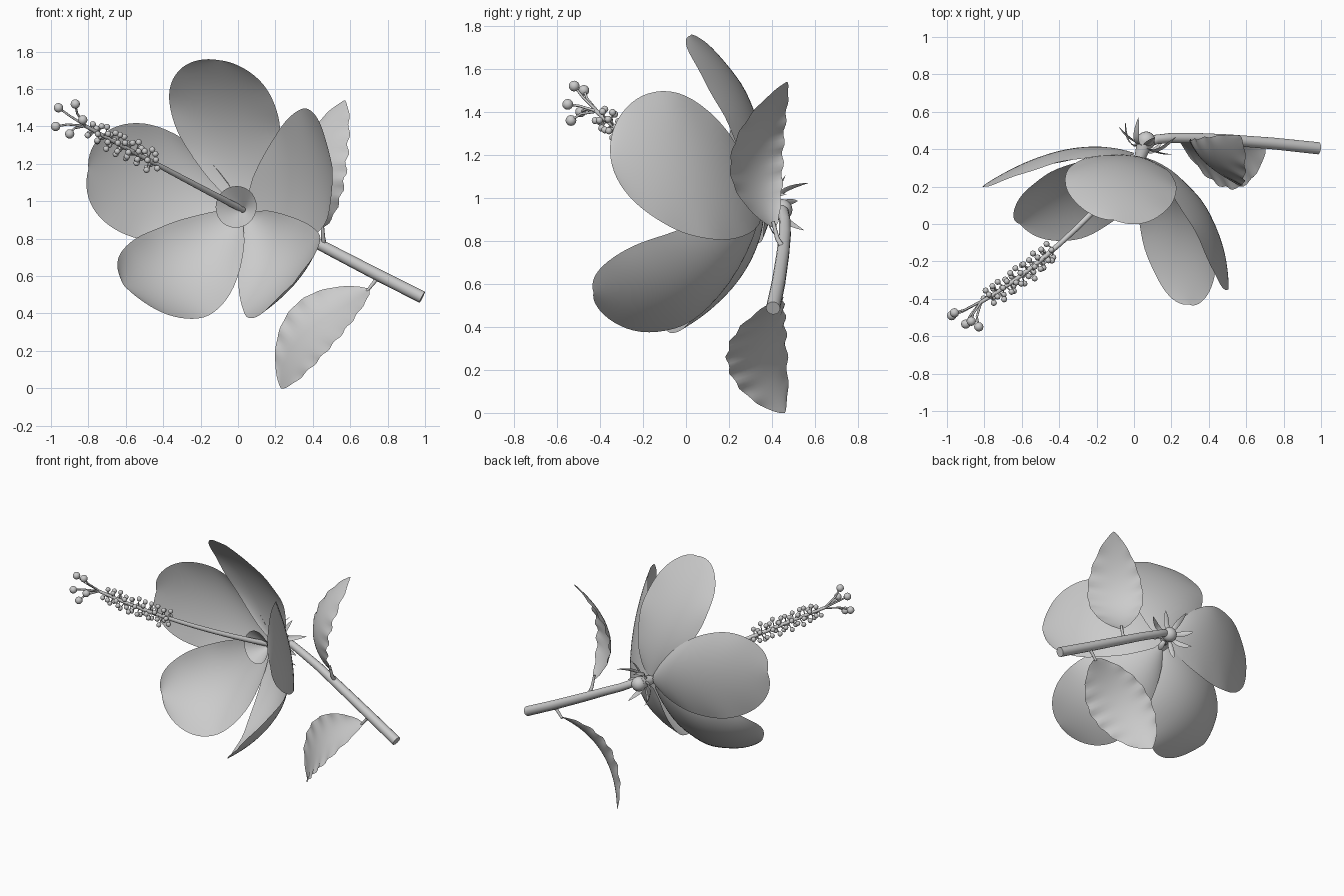
import bpy, bmesh, math, random
from mathutils import Vector as V

if "Cube" in bpy.data.objects:
    bpy.data.objects.remove(bpy.data.objects["Cube"])

random.seed(4)
grey = bpy.data.materials.new("soft_grey")
grey.diffuse_color = (0.6, 0.6, 0.6, 1)
grey.use_nodes = True
grey.node_tree.nodes["Principled BSDF"].inputs["Base Color"].default_value = grey.diffuse_color


def finish(name, bm, angle=60):
    bmesh.ops.remove_doubles(bm, verts=bm.verts, dist=1e-5)
    me = bpy.data.meshes.new(name)
    bm.to_mesh(me)
    bm.free()
    ob = bpy.data.objects.new(name, me)
    bpy.context.collection.objects.link(ob)
    me.materials.append(grey)
    bpy.ops.object.select_all(action='DESELECT')
    ob.select_set(True)
    bpy.context.view_layer.objects.active = ob
    bpy.ops.object.shade_smooth_by_angle(angle=math.radians(angle))
    return ob


def skin(bm, rows, closed=False):
    """Bridge rows of points into quads."""
    vs = [[bm.verts.new(p) for p in r] for r in rows]
    n = len(rows[0])
    for a, b in zip(vs, vs[1:]):
        for i in range(n if closed else n - 1):
            j = (i + 1) % n
            bm.faces.new((a[i], a[j], b[j], b[i]))
    return vs


def bezier_through(B, M, T, tm):
    """Quadratic curve that passes through M at parameter tm."""
    C = (M - B * (1 - tm) ** 2 - T * tm ** 2) / (2 * tm * (1 - tm))
    return lambda t: B * (1 - t) ** 2 + C * 2 * t * (1 - t) + T * t * t


def blade(name, base, mid, tip, left, right, tm=0.58, w0=0.14, pw=0.72,
          point=0.5, ruffle=0.0, teeth=0.0, waves=5, nu=26, nv=18):
    """Cupped petal or leaf: a curved spine with edges passing through left and right."""
    B, M, T, L, R = map(V, (base, mid, tip, left, right))
    spine = bezier_through(B, M, T, tm)
    lin, cup = (R - L) / 2, (R + L) / 2 - M
    nrm = lin.cross(T - B).normalized()
    rows = []
    for i in range(nu + 1):
        t = math.sin(i / nu * math.pi / 2)
        if t < tm:
            w = w0 + (1 - w0) * math.sin(math.pi / 2 * t / tm) ** pw
        else:
            w = max(0, 1 - ((t - tm) / (1 - tm)) ** 2) ** point
        w *= 1 + teeth * math.sin(t * waves * 2 * math.pi)
        row = []
        for k in range(nv + 1):
            s = 2 * k / nv - 1
            wave = ruffle * abs(s) ** 3 * w * math.sin(t * waves * 2 * math.pi + (s > 0) * 1.7)
            row.append(spine(t) + lin * s * w + cup * s * s * w + nrm * wave)
        rows.append(row)
    bm = bmesh.new()
    skin(bm, rows)
    return finish(name, bm)


def tube(bm, pts, radii, n=10):
    """Capped tube along a list of points."""
    pts = [V(p) for p in pts]
    rows = []
    for i, p in enumerate(pts):
        d = (pts[min(i + 1, len(pts) - 1)] - pts[max(i - 1, 0)]).normalized()
        a = d.cross(V((0.3, 0.2, 1))).normalized()
        b = d.cross(a)
        rows.append([p + (a * math.cos(q) + b * math.sin(q)) * radii[i]
                     for q in (2 * math.pi * k / n for k in range(n))])
    vs = skin(bm, rows, True)
    bm.faces.new(vs[0])
    bm.faces.new(vs[-1][::-1])


def ball(bm, c, r, u=10, v=7):
    res = bmesh.ops.create_uvsphere(bm, u_segments=u, v_segments=v, radius=r)
    bmesh.ops.translate(bm, verts=res["verts"], vec=V(c))


# Petals: base, mid spine, tip, and the two widest edge points
petals = {
    "top_petal": ((0.03, 0.36, 0.98), (-0.075, 0.265, 1.46), (-0.105, 0.02, 1.755), (-0.365, 0.265, 1.51), (0.22, 0.15, 1.43)),
    "right_petal": ((0.06, 0.35, 0.97), (0.41, 0.0, 1.14), (0.505, -0.35, 1.18), (0.33, -0.05, 1.49), (0.405, 0.05, 0.82)),
    "lower_right_petal": ((0.06, 0.34, 0.91), (0.27, 0.0, 0.59), (0.295, -0.43, 0.56), (0.43, -0.1, 0.83), (0.04, -0.06, 0.39)),
    "lower_left_petal": ((0.0, 0.35, 0.91), (-0.35, 0.21, 0.59), (-0.61, 0.0, 0.55), (-0.16, -0.02, 0.39), (-0.49, 0.25, 0.83)),
    "left_petal": ((0.0, 0.38, 0.97), (-0.44, 0.38, 1.12), (-0.8, 0.21, 1.17), (-0.53, 0.30, 0.80), (-0.47, 0.31, 1.41)),
}
for name, pts in petals.items():
    blade(name, *pts, ruffle=0.003, waves=3, point=0.58 if name == "lower_right_petal" else 0.5)

# Leaves with scalloped edges
blade("upper_leaf", (0.45, 0.41, 0.86), (0.39, 0.32, 1.15), (0.57, 0.47, 1.54), (0.575, 0.205, 1.15), (0.30, 0.45, 1.17),
      tm=0.45, w0=0.04, point=0.8, ruffle=0.008, teeth=0.02, waves=7, nu=44)
blade("lower_leaf", (0.70, 0.43, 0.53), (0.405, 0.375, 0.325), (0.23, 0.46, 0.0), (0.29, 0.46, 0.43), (0.52, 0.19, 0.25),
      tm=0.5, w0=0.04, point=0.7, ruffle=0.008, teeth=0.02, waves=7, nu=44)

# Stem and leaf stalks
bm = bmesh.new()
tube(bm, [(0.06, 0.43, 0.955), (0.12, 0.452, 0.935), (0.2, 0.46, 0.89), (0.32, 0.46, 0.83), (0.5, 0.45, 0.735),
          (0.75, 0.43, 0.605), (0.985, 0.405, 0.487)], [0.025, 0.026, 0.027, 0.028, 0.03, 0.032, 0.033], 14)
finish("stem", bm, 40)
bm = bmesh.new()
tube(bm, [(0.46, 0.45, 0.77), (0.455, 0.425, 0.81), (0.45, 0.405, 0.89)], [0.013, 0.011, 0.008], 8)
tube(bm, [(0.76, 0.43, 0.60), (0.73, 0.43, 0.57), (0.69, 0.428, 0.52)], [0.013, 0.011, 0.008], 8)
finish("leaf_stalks", bm)

# Receptacle behind the petals
bm = bmesh.new()
ball(bm, (0.065, 0.445, 0.945), 0.05, 16, 10)
tube(bm, [(0.06, 0.44, 0.95), (0.03, 0.35, 0.95)], [0.045, 0.03], 14)
finish("receptacle", bm)

# Narrow sepals radiating and curling backward
f = V((-0.4, -0.88, 0.22)).normalized()
u = f.cross(V((0, 0, 1))).normalized()
v = u.cross(f)
c = V((0.05, 0.42, 0.955))
for i in range(8):
    a = 2 * math.pi * (i + 0.3) / 8
    d = u * math.cos(a) + v * math.sin(a)
    side = f.cross(d) * 0.018
    back = 0.03 + 0.07 * (i % 2)
    m = c + d * 0.10 - f * 0.01
    blade("sepal", c + d * 0.02, m, c + d * 0.165 - f * back, m - side + f * 0.006, m + side + f * 0.006,
          w0=0.3, point=0.9, nu=10, nv=4)

# Open throat funnel
bm = bmesh.new()
axis = V((-0.2, -0.95, 0.1)).normalized()
e1 = axis.cross(V((0, 0, 1))).normalized()
e2 = e1.cross(axis)
rows = []
for t in (0, 0.25, 0.5, 0.75, 1):
    p = V((0.025, 0.31, 0.955)).lerp(V((-0.01, 0.22, 0.97)), t)
    rows.append([p + (e1 * math.cos(q) + e2 * math.sin(q)) * (0.015 + 0.097 * t)
                 for q in (2 * math.pi * k / 28 for k in range(28))])
skin(bm, rows, True)
finish("throat_funnel", bm)

# Gently bowed stamen column
s0, s1 = V((0.035, 0.35, 0.95)), V((-0.83, -0.425, 1.41))
column = bezier_through(s0, V((-0.43, -0.135, 1.195)), s1, 0.54)
sd = (s1 - s0).normalized()
bm = bmesh.new()
tube(bm, [column(i / 10) for i in range(11)], [0.018 - 0.0008 * i for i in range(11)], 10)
finish("stamen_column", bm)

# Anthers on short filaments around the outer half
a1 = sd.cross(V((0, 0, 1))).normalized()
a2 = sd.cross(a1)
bm = bmesh.new()
for i in range(46):
    p = column(0.54 + 0.4 * i / 45)
    q = i * 2.4
    r = random.uniform(0.04, 0.066) * (1 - 0.2 * i / 45)
    e = p + (a1 * math.cos(q) + a2 * math.sin(q)) * r + sd * 0.01
    tube(bm, [p, e], [0.004, 0.003], 5)
    ball(bm, e, 0.0165, 8, 6)
finish("anthers", bm)

# Five stigma branches with round tips
bm = bmesh.new()
for e in ((-0.96, -0.475, 1.5), (-0.975, -0.49, 1.40), (-0.87, -0.52, 1.52), (-0.83, -0.55, 1.435), (-0.9, -0.535, 1.36)):
    m = s1.lerp(V(e), 0.5) + sd * 0.015
    tube(bm, [s1 - sd * 0.02, m, e], [0.007, 0.006, 0.006], 7)
    ball(bm, e, 0.025, 12, 8)
finish("stigma", bm)
